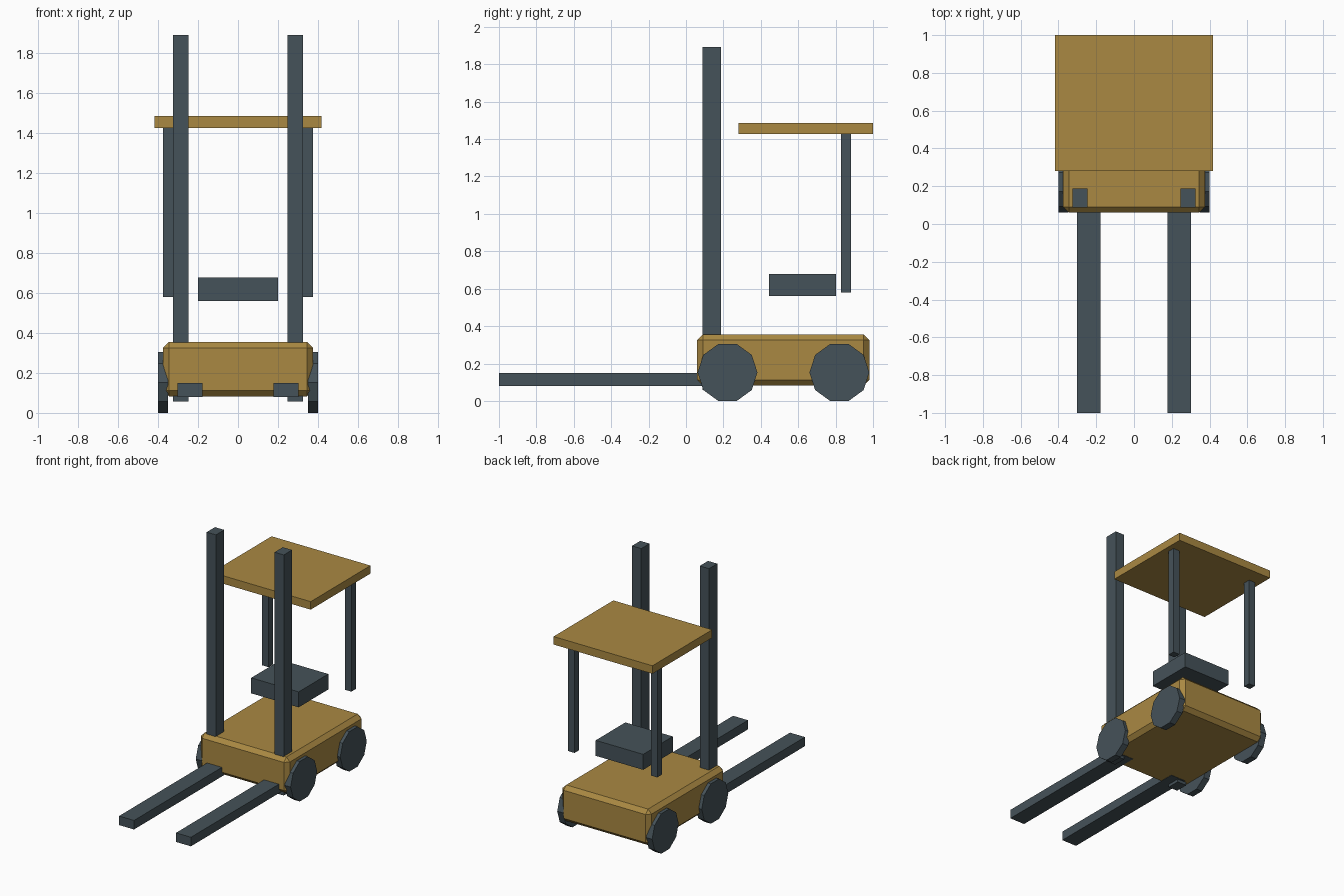
import bpy
import math

if "Cube" in bpy.data.objects:
    bpy.data.objects.remove(bpy.data.objects["Cube"])


def material(name, color):
    mat = bpy.data.materials.new(name)
    mat.diffuse_color = (*color, 1)
    mat.use_nodes = True
    mat.node_tree.nodes["Principled BSDF"].inputs["Base Color"].default_value = mat.diffuse_color
    return mat


ochre = material("ochre_paint", (0.40, 0.25, 0.055))
slate = material("dark_slate", (0.06, 0.085, 0.10))


def box(name, lo, hi, mat):
    """Box spanning two opposite corners."""
    bpy.ops.mesh.primitive_cube_add(size=1, location=[(a + b) / 2 for a, b in zip(lo, hi)])
    ob = bpy.context.object
    ob.name = name
    ob.scale = [b - a for a, b in zip(lo, hi)]
    bpy.ops.object.transform_apply(location=False, rotation=False, scale=True)
    ob.data.materials.append(mat)
    return ob


def box_pair(name, lo, hi, mat):
    """The same box on the right and mirrored to the left."""
    box("right_" + name, lo, hi, mat)
    box("left_" + name, (-hi[0], lo[1], lo[2]), (-lo[0], hi[1], hi[2]), mat)


# Chassis with chamfered edges
chassis = box("chassis", (-0.375, 0.06, 0.082), (0.375, 0.98, 0.356), ochre)
bevel = chassis.modifiers.new("chamfer", 'BEVEL')
bevel.width = 0.03
bevel.segments = 1

# Roof and seat
box("roof", (-0.417, 0.28, 1.426), (0.417, 1.0, 1.487), ochre)
box("seat", (-0.2, 0.445, 0.56), (0.2, 0.802, 0.678), slate)

# Mast rails, roof posts and lifting forks
box_pair("mast_rail", (0.247, 0.087, 0.058), (0.325, 0.187, 1.892), slate)
box_pair("roof_post", (0.322, 0.829, 0.58), (0.376, 0.883, 1.43), slate)
box_pair("fork", (0.177, -1.0, 0.08), (0.303, 0.2, 0.149), slate)

# Ten-sided wheels, resting on a flat side
radius = 0.16
for side, x in (("right", 0.375), ("left", -0.375)):
    for end, y in (("front", 0.222), ("rear", 0.82)):
        bpy.ops.mesh.primitive_cylinder_add(
            vertices=10, radius=radius, depth=0.05,
            location=(x, y, radius * math.cos(math.pi / 10)),
            rotation=(0, math.pi / 2, 0))
        wheel = bpy.context.object
        wheel.name = f"{end}_{side}_wheel"
        wheel.data.materials.append(slate)
